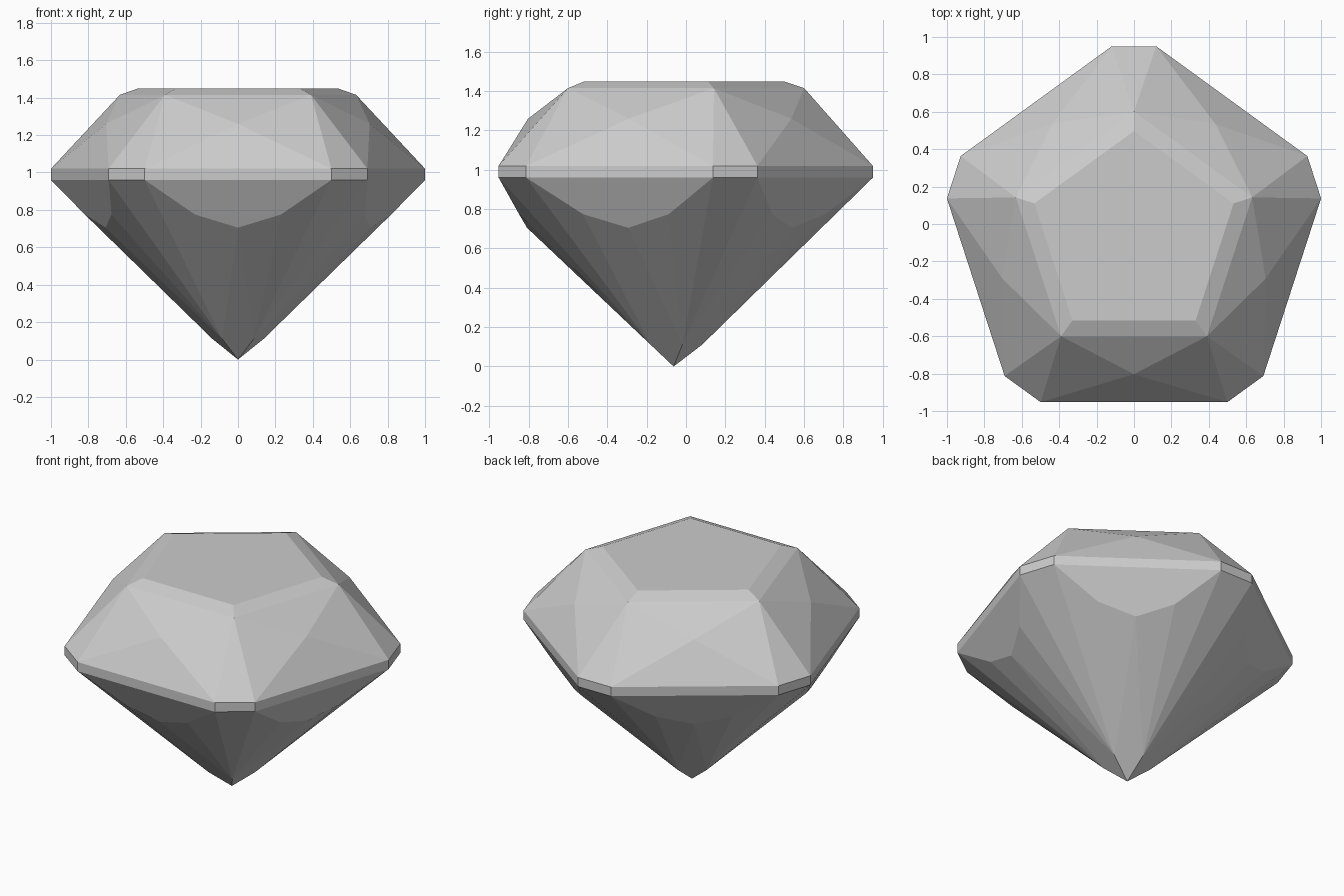
import bpy
import bmesh
from math import radians, sin, cos
from mathutils import Vector

cube = bpy.data.objects.get("Cube")
if cube:
    bpy.data.objects.remove(cube)

SIDES = 5
STEP = 360 / SIDES
CENTRE_Y = -0.063

material = bpy.data.materials.new("pale grey")
material.use_nodes = True
grey = (0.6, 0.6, 0.6, 1)
material.diffuse_color = grey
material.node_tree.nodes["Principled BSDF"].inputs["Base Color"].default_value = grey

bm = bmesh.new()


def ring(radius, z, offset):
    """One vertex per side, turned by offset degrees from each corner."""
    verts = []
    for k in range(SIDES):
        a = radians(90 + k * STEP + offset)
        verts.append(bm.verts.new((radius * cos(a), CENTRE_Y + radius * sin(a), z)))
    return verts


# Rings of the cut, from table to tip
half = STEP / 2
table = ring(0.56, 1.45, 0)
shoulder = ring(0.664, 1.415, 0)
star = ring(0.74, 1.26, half)
top_a, top_b = ring(1.02, 1.02, -6.7), ring(1.02, 1.02, 6.7)
low_a, low_b = ring(1.02, 0.96, -6.7), ring(1.02, 0.96, 6.7)
notch_a, notch_b = ring(0.819, 0.775, half - 16.3), ring(0.819, 0.775, half + 16.3)
point = ring(0.745, 0.705, half)
culet = ring(0.145, 0.111, 0)
tip = bm.verts.new(Vector((0, CENTRE_Y, 0)))

bm.faces.new(table)
for k in range(SIDES):
    n = (k + 1) % SIDES
    facets = [
        # Crown
        (table[k], shoulder[k], shoulder[n], table[n]),
        (shoulder[k], star[k], shoulder[n]),
        (shoulder[k], top_b[k], star[k]),
        (star[k], top_a[n], shoulder[n]),
        (star[k], top_b[k], top_a[n]),
        (shoulder[k], top_a[k], top_b[k]),
        # Girdle
        (top_a[k], low_a[k], low_b[k], top_b[k]),
        (top_b[k], low_b[k], low_a[n], top_a[n]),
        # Pavilion
        (low_b[k], notch_a[k], point[k], notch_b[k], low_a[n]),
        (low_a[k], culet[k], low_b[k]),
        (low_b[k], culet[k], notch_a[k]),
        (notch_a[k], culet[k], point[k]),
        (point[k], culet[n], notch_b[k]),
        (notch_b[k], culet[n], low_a[n]),
        (point[k], culet[k], tip, culet[n]),
    ]
    for facet in facets:
        bm.faces.new(facet)

bmesh.ops.recalc_face_normals(bm, faces=bm.faces)
mesh = bpy.data.meshes.new("cut_gem")
bm.to_mesh(mesh)
bm.free()
mesh.materials.append(material)
gem = bpy.data.objects.new("cut_gem", mesh)
bpy.context.collection.objects.link(gem)
